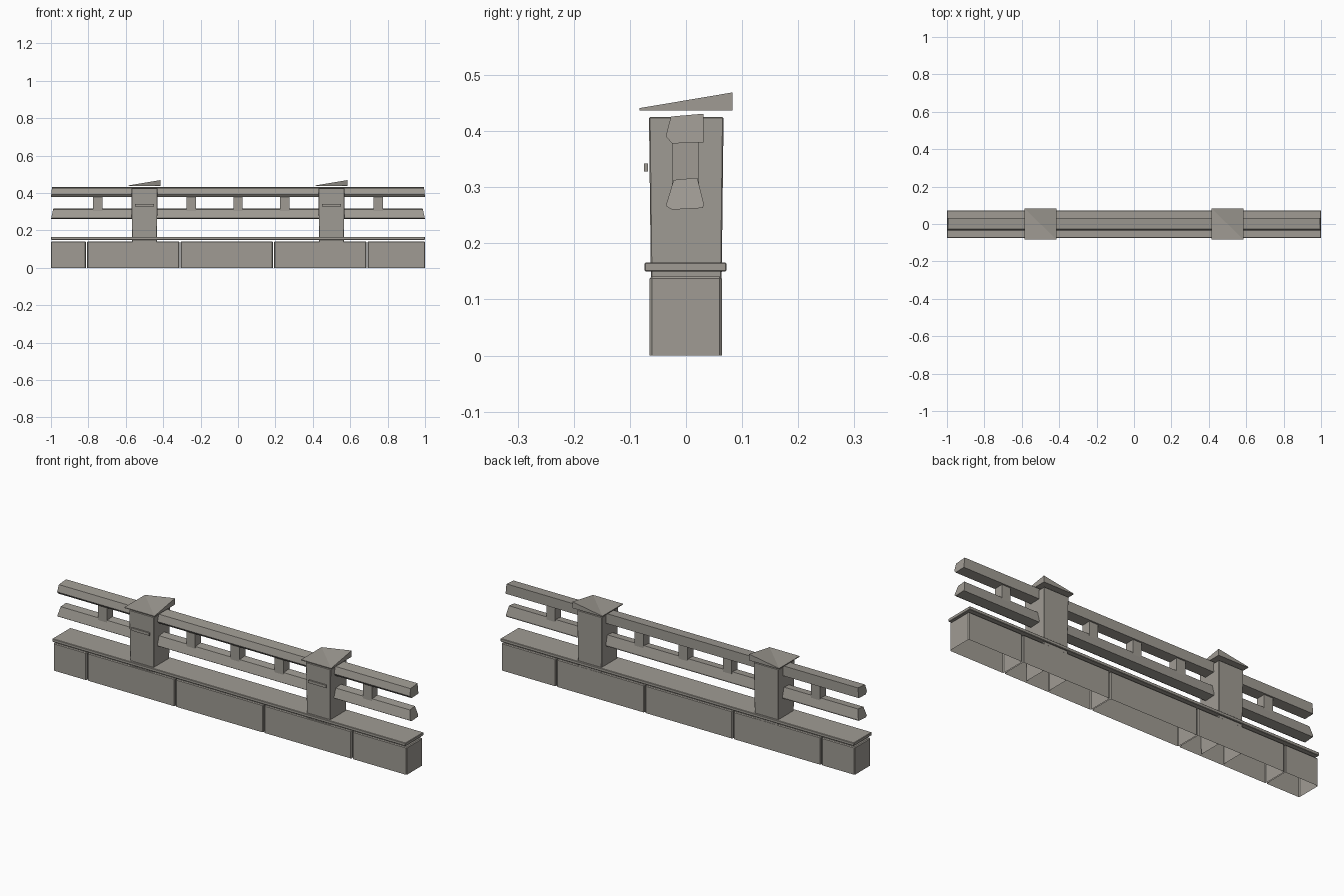
import bpy, bmesh
from mathutils import Vector

cube = bpy.data.objects.get("Cube")
if cube:
    bpy.data.objects.remove(cube, do_unlink=True)

stone = bpy.data.materials.new("warm_grey_stone")
stone.use_nodes = True
colour = (0.35, 0.33, 0.295, 1)
stone.diffuse_color = colour
bsdf = stone.node_tree.nodes["Principled BSDF"]
bsdf.inputs["Base Color"].default_value = colour
bsdf.inputs["Roughness"].default_value = 0.9


def finish(name, bm):
    bmesh.ops.recalc_face_normals(bm, faces=bm.faces)
    mesh = bpy.data.meshes.new(name)
    bm.to_mesh(mesh)
    bm.free()
    mesh.materials.append(stone)
    obj = bpy.data.objects.new(name, mesh)
    bpy.context.collection.objects.link(obj)
    return obj


def box(name, low, high, chamfer=0, open_bottom=False, flare=0):
    """Box between two corners, with optional chamfer and wider top."""
    bm = bmesh.new()
    bmesh.ops.create_cube(bm, size=1)
    low, high = Vector(low), Vector(high)
    centre, size = (low + high) / 2, high - low
    for v in bm.verts:
        grow = flare if v.co.z > 0 else 0
        for i in range(3):
            side = 1 if v.co[i] > 0 else -1
            v.co[i] = centre[i] + v.co[i] * size[i] + (side * grow if i < 2 else 0)
    bmesh.ops.recalc_face_normals(bm, faces=bm.faces)
    if chamfer:
        edges = [e for e in bm.edges if not open_bottom
                 or any(v.co.z > centre.z for v in e.verts)]
        bmesh.ops.bevel(bm, geom=edges, offset=chamfer, segments=1, affect='EDGES')
    if open_bottom:
        under = [f for f in bm.faces if f.calc_center_median().z < low.z + 0.001]
        bmesh.ops.delete(bm, geom=under, context='FACES')
    return finish(name, bm)


def rail(name, profile, end_taper):
    """Extruded y-z profile along x, its upper points set back at both ends."""
    bm = bmesh.new()
    base = min(z for y, z in profile)
    ends = [[bm.verts.new((s * (1 - end_taper * (z - base)), y, z))
             for y, z in profile] for s in (-1, 1)]
    n = len(profile)
    for i in range(n):
        j = (i + 1) % n
        bm.faces.new((ends[0][i], ends[0][j], ends[1][j], ends[1][i]))
    for ring in ends:
        bm.faces.new(ring)
    finish(name, bm)


def cap(name, x):
    """Thin square cap stone with one lifted corner."""
    bm = bmesh.new()
    corners = [(-0.085, -0.083), (0.085, -0.083), (0.085, 0.083), (-0.085, 0.083)]
    low = [bm.verts.new((x + a, b, 0.437)) for a, b in corners]
    top = [bm.verts.new((x + a, b, 0.469 if a > 0 and b > 0 else 0.441))
           for a, b in corners]
    bm.faces.new(low)
    bm.faces.new((top[0], top[1], top[3]))
    bm.faces.new((top[1], top[2], top[3]))
    for i in range(4):
        j = (i + 1) % 4
        bm.faces.new((low[i], low[j], top[j], top[i]))
    finish(name, bm)


# Row of hollow base blocks
joints = [-1, -0.81, -0.31, 0.19, 0.69, 1]
for i, (a, b) in enumerate(zip(joints, joints[1:])):
    box(f"base_block_{i + 1}", (a + (0.003 if i else 0), -0.065, 0),
        (b - (0.003 if i < 4 else 0), 0.064, 0.141), 0.004, True)

# Coping slab over the blocks
box("coping_slab", (-1, -0.074, 0.15), (1, 0.072, 0.166), 0.002)

# Posts with caps and small front plates
for side, x in (("right", -0.5), ("left", 0.5)):
    box(f"{side}_post", (x - 0.065, -0.061, 0.005), (x + 0.065, 0.062, 0.425),
        0.002, True, flare=0.005)
    cap(f"{side}_post_cap", x)
    box(f"{side}_post_plate", (x - 0.05, -0.075, 0.328), (x + 0.05, -0.068, 0.342))

# Rails
rail("upper_rail", [(-0.027, 0.426), (0.031, 0.431), (0.031, 0.38),
                    (-0.025, 0.378), (-0.036, 0.391)], 0.1)
rail("lower_rail", [(-0.022, 0.313), (0.02, 0.317), (0.032, 0.27),
                    (0.03, 0.263), (-0.025, 0.26), (-0.036, 0.267)], 0.22)

# Short balusters between the rails
for i, x in enumerate((-0.75, -0.25, 0, 0.25, 0.75)):
    box(f"baluster_{i + 1}", (x - 0.025, -0.025, 0.3), (x + 0.025, 0.023, 0.39))
